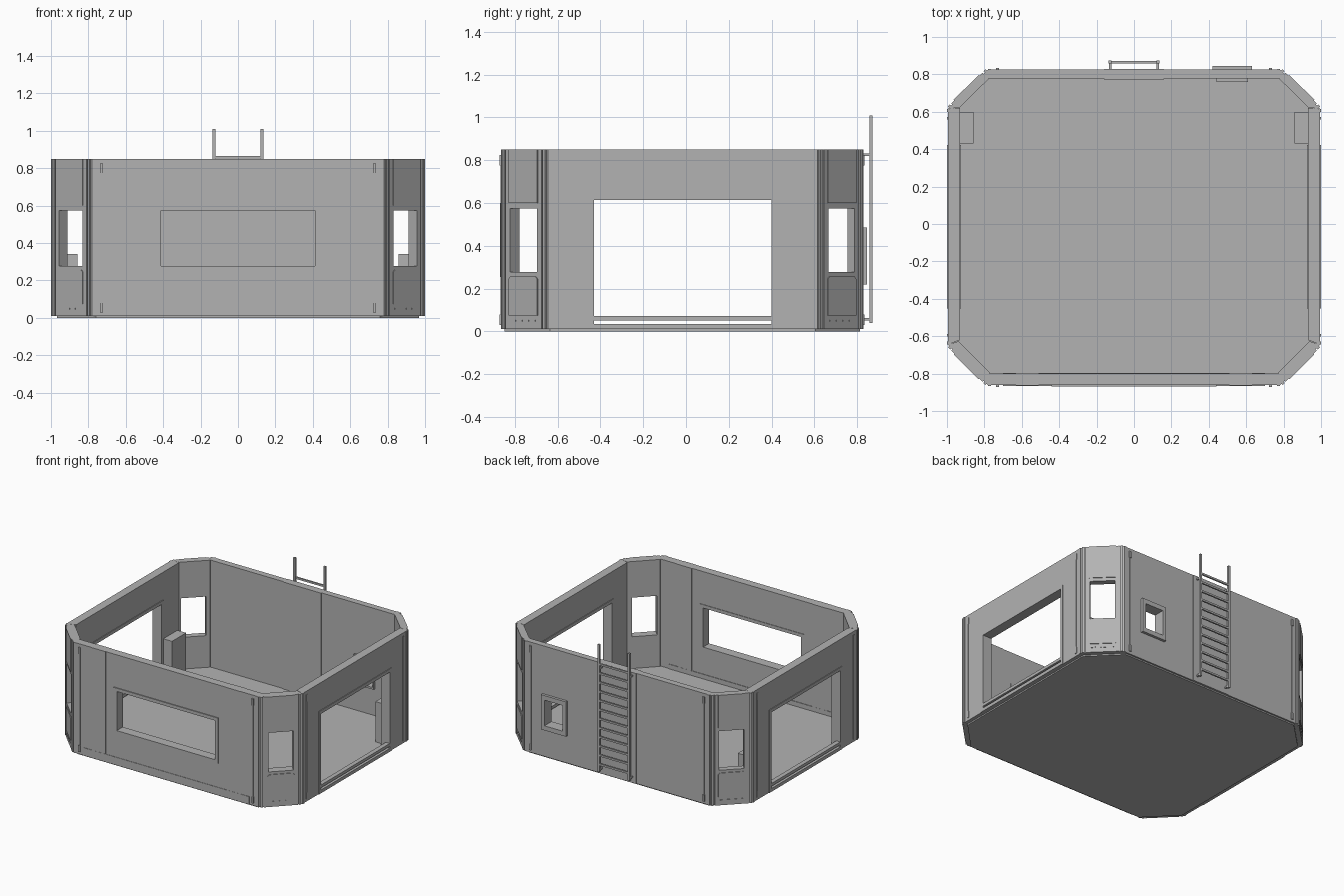
import bpy, bmesh
from mathutils import Vector

cube = bpy.data.objects.get("Cube")
if cube:
    bpy.data.objects.remove(cube)

grey = bpy.data.materials.new("plain_grey")
grey.use_nodes = True
grey.diffuse_color = (0.45, 0.45, 0.45, 1)
grey.node_tree.nodes["Principled BSDF"].inputs["Base Color"].default_value = grey.diffuse_color


def finish(name, bm):
    bmesh.ops.recalc_face_normals(bm, faces=bm.faces)
    mesh = bpy.data.meshes.new(name)
    bm.to_mesh(mesh)
    bm.free()
    mesh.materials.append(grey)
    obj = bpy.data.objects.new(name, mesh)
    bpy.context.collection.objects.link(obj)
    return obj


def prism(name, points, z0, z1):
    """Upright prism over a flat outline."""
    bm = bmesh.new()
    face = bm.faces.new([bm.verts.new((x, y, z0)) for x, y in points])
    top = bmesh.ops.extrude_face_region(bm, geom=[face])["geom"]
    bmesh.ops.translate(bm, vec=(0, 0, z1 - z0),
                        verts=[v for v in top if isinstance(v, bmesh.types.BMVert)])
    return finish(name, bm)


class Side:
    """Local frame of a wall: u runs along it, v points outward, z is up."""

    def __init__(self, a, b):
        a, b = Vector(a), Vector(b)
        self.mid, self.half = (a + b) / 2, (b - a).length / 2
        self.u = (b - a).normalized()
        self.n = Vector((self.u.y, -self.u.x))

    def at(self, u, v):
        return self.mid + self.u * u + self.n * v

    def local(self, p):
        d = Vector(p) - self.mid
        return d.dot(self.u), d.dot(self.n)

    def box(self, name, u0, u1, v0, v1, z0, z1):
        return prism(name, [self.at(*p) for p in ((u0, v0), (u1, v0), (u1, v1), (u0, v1))], z0, z1)

    def ring(self, name, rect, hole, v0, v1, inner=None):
        """Plate with a rectangular hole; inner gives the mitred ends at v0."""
        bm = bmesh.new()

        def loop(r, v):
            u0, u1, z0, z1 = r
            return [bm.verts.new((*self.at(u, v), z))
                    for u, z in ((u0, z0), (u1, z0), (u1, z1), (u0, z1))]

        back = (*inner, rect[2], rect[3]) if inner else rect
        loops = [loop(rect, v1), loop(hole, v1), loop(hole, v0), loop(back, v0)]
        for k in range(4):
            p, q = loops[k], loops[(k + 1) % 4]
            for i in range(4):
                j = (i + 1) % 4
                bm.faces.new((p[i], p[j], q[j], q[i]))
        return finish(name, bm)


TOP, BASE = 0.85, 0.01
# Octagonal plan, anticlockwise from the front wall
right_out = [(0.78, -0.862), (0.995, -0.645), (0.995, 0.615), (0.78, 0.826)]
right_in = [(0.78, -0.80), (0.93, -0.62), (0.93, 0.62), (0.78, 0.778)]
outer = right_out + [(-x, y) for x, y in reversed(right_out)]
inner = right_in + [(-x, y) for x, y in reversed(right_in)]
names = ["front_right_corner", "right", "back_right_corner", "back",
         "back_left_corner", "left", "front_left_corner", "front"]
holes = {"front": (-0.413, 0.413, 0.277, 0.575),
         "back": (-0.60, -0.45, 0.255, 0.45),
         "side": (-0.415, 0.415, 0.035, 0.615),
         "corner": (-0.088, 0.088, 0.277, 0.575)}

# Floor slab
prism("floor", [(x * 0.972, y * 0.985) for x, y in outer], 0, 0.035)

for i, name in enumerate(names):
    j = (i + 1) % 8
    side = Side(outer[i], outer[j])
    kind = "corner" if "corner" in name else name if name in ("front", "back") else "side"
    (ua, va), (ub, vb) = side.local(inner[i]), side.local(inner[j])
    hole, h = holes[kind], side.half
    side.ring(name + "_wall", (-h, h, BASE, TOP), hole, (va + vb) / 2, 0, (ua, ub))

    if kind == "corner":
        # Raised casing, upper and lower panels and edge ribs
        side.ring(name + "_casing", (-0.118, 0.118, BASE, TOP), hole, -0.01, 0.009)
        side.box(name + "_upper_panel", -0.094, 0.094, 0, 0.014, 0.60, TOP)
        c = 0.012
        bm = bmesh.new()
        w, z0, z1 = 0.094, 0.075, 0.257
        shape = [(-w, z0), (w, z0), (w, z1 - c), (w - c, z1), (c - w, z1), (-w, z1 - c)]
        loops = [[bm.verts.new((*side.at(u, v), z)) for u, z in shape] for v in (0, 0.014)]
        for ring_loop in loops:
            bm.faces.new(ring_loop)
        for k in range(6):
            m = (k + 1) % 6
            bm.faces.new((loops[0][k], loops[0][m], loops[1][m], loops[1][k]))
        finish(name + "_lower_panel", bm)
        for k in range(4):
            u = -0.08 + k * 0.043
            side.box(name + "_vent", u, u + 0.03, 0, 0.012, 0.045, 0.052)
        for s in (-1, 1):
            u = s * 0.134
            side.box(name + "_rib", u - 0.008, u + 0.008, -0.02, 0.01, BASE, TOP)
        continue

    # End ribs and the thin pipes beside them
    for s in (-1, 1):
        u = s * (h - 0.008)
        side.box(name + "_end_rib", u - 0.008, u + 0.008, -0.02, 0.004, BASE, TOP)
        u = s * (h - 0.05)
        side.box(name + "_pipe", u - 0.005, u + 0.005, -0.002, 0.005, 0.03, 0.825)
        for z in (0.03, 0.775):
            side.box(name + "_pipe_clip", u - 0.007, u + 0.007, -0.002, 0.009 if kind != "side" else 0.005, z, z + 0.05)

    if kind == "front":
        side.ring("front_window_frame", (-0.44, 0.44, 0.255, 0.60), hole, -0.066, 0.007)
        for s in (-1, 1):
            side.box("front_wall_strip", s * 0.57 - 0.06, s * 0.57 + 0.06, -0.065, 0.002, 0.07, TOP)
        side.box("front_skirting", -0.7, 0.7, -0.066, 0.003, BASE, 0.07)
    elif kind == "back":
        side.ring("back_window_frame", (-0.63, -0.42, 0.22, 0.485), hole, 0, 0.02)
        side.ring("back_window_lining", (-0.61, -0.44, 0.24, 0.465), hole, -0.066, -0.04)
        side.box("back_centre_panel", -0.16, 0.16, -0.054, 0.004, BASE, TOP)
        # Ladder
        for s in (-1, 1):
            u = s * 0.127
            side.box("ladder_rail", u - 0.008, u + 0.008, 0.031, 0.047, 0.04, 1.01)
            for z in (0.05, 0.82):
                side.box("ladder_bracket", u - 0.006, u + 0.006, 0, 0.035, z, z + 0.012)
        for k in range(12):
            z = 0.09 + k * 0.0693
            side.box("ladder_rung", -0.125, 0.125, 0.033, 0.045, z, z + 0.014)
    else:
        # Large doorway surround, low sill bar and the cabinet inside
        side.ring(name + "_door_frame", (-0.438, 0.438, BASE, 0.64), hole, -0.07, 0.005)
        side.box(name + "_sill_bar", -0.415, 0.415, -0.03, 0.004, 0.05, 0.072)
        s = 1 if name == "right" else -1
        x0, x1 = 0.857 * s, 0.935 * s
        prism(name + "_cabinet", [(x0, 0.43), (x1, 0.43), (x1, 0.60), (x0, 0.60)], 0.03, 0.342)
